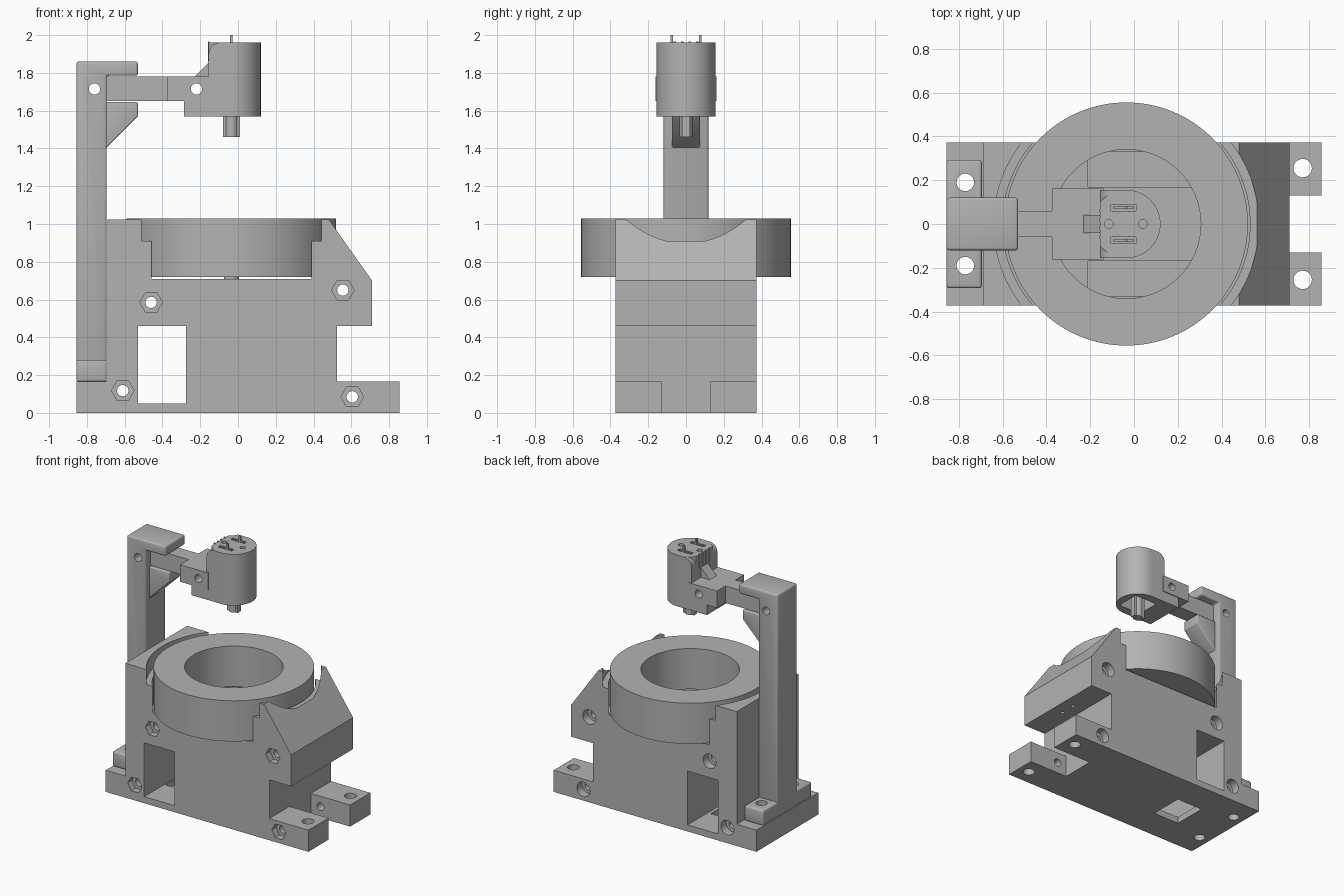
import bpy, bmesh, math
from mathutils import Matrix, Vector

cube = bpy.data.objects.get("Cube")
if cube:
    bpy.data.objects.remove(cube, do_unlink=True)

GREY = (0.45, 0.45, 0.45, 1)
grey = bpy.data.materials.new("plain grey")
grey.use_nodes = True
grey.diffuse_color = GREY
for node in grey.node_tree.nodes:
    if node.type == 'BSDF_PRINCIPLED':
        node.inputs["Base Color"].default_value = GREY


def make(name, bm):
    bmesh.ops.recalc_face_normals(bm, faces=bm.faces[:])
    mesh = bpy.data.meshes.new(name)
    bm.to_mesh(mesh)
    bm.free()
    mesh.materials.append(grey)
    ob = bpy.data.objects.new(name, mesh)
    bpy.context.collection.objects.link(ob)
    return ob


def box(name, x, y, z):
    bm = bmesh.new()
    bmesh.ops.create_cube(bm, size=1)
    for v in bm.verts:
        v.co = Vector([(r[0] + r[1]) / 2 + c * (r[1] - r[0])
                       for c, r in zip(v.co, (x, y, z))])
    return make(name, bm)


def plate(name, pts, half):
    """Outline in the xz plane, extruded evenly along y."""
    bm = bmesh.new()
    face = bm.faces.new([bm.verts.new((x, -half, z)) for x, z in pts])
    out = bmesh.ops.extrude_face_region(bm, geom=[face])
    verts = [g for g in out["geom"] if isinstance(g, bmesh.types.BMVert)]
    bmesh.ops.translate(bm, vec=(0, 2 * half, 0), verts=verts)
    return make(name, bm)


def rod(name, start, axis, length, r, sides=32):
    """Cylinder or prism from a start point along y or z."""
    bm = bmesh.new()
    bmesh.ops.create_cone(bm, cap_ends=True, segments=sides,
                          radius1=r, radius2=r, depth=length)
    bmesh.ops.translate(bm, vec=(0, 0, length / 2), verts=bm.verts)
    if axis == 'y':
        turn = Matrix.Rotation(-math.pi / 2, 4, 'X')
        if sides == 6:
            turn = turn @ Matrix.Rotation(math.pi / 2, 4, 'Z')
        bmesh.ops.transform(bm, matrix=turn, verts=bm.verts)
    bmesh.ops.translate(bm, vec=start, verts=bm.verts)
    return make(name, bm)


def apply(ob, mod):
    bpy.context.view_layer.objects.active = ob
    bpy.ops.object.modifier_apply(modifier=mod.name)


def boolean(ob, tools, op='DIFFERENCE'):
    for tool in tools:
        mod = ob.modifiers.new("shape", 'BOOLEAN')
        mod.operation, mod.solver, mod.object = op, 'EXACT', tool
        apply(ob, mod)
        bpy.data.objects.remove(tool, do_unlink=True)


def soften(ob, width):
    mod = ob.modifiers.new("soft edges", 'BEVEL')
    mod.width, mod.segments, mod.limit_method = width, 3, 'ANGLE'
    apply(ob, mod)


CX = -0.035  # axis shared by ring and motor

# Main body
body = plate("body", [(-0.855, 0), (0.855, 0), (0.855, 0.165), (0.525, 0.165),
                      (0.525, 0.46), (0.71, 0.46), (0.71, 0.70), (0.48, 1.025),
                      (-0.69, 1.025), (-0.69, 0.165), (-0.855, 0.165)], 0.373)
cuts = [rod("ring_recess", (CX, 0, 0.71), 'z', 0.6, 0.565, 128),
        rod("rim_recess", (CX, 0, 0.91), 'z', 0.4, 0.605, 128),
        box("window", (-0.53, -0.275), (-0.5, 0.5), (0.05, 0.46)),
        box("floor_opening", (-0.52, -0.3), (-0.13, 0.13), (-0.1, 0.1)),
        box("end_notch", (0.525, 1), (-0.13, 0.13), (-0.1, 0.3))]
for side in (-1, 1):
    cuts += [box("floor_slot", (-0.21, 0.33), sorted((side * 0.17, side * 0.33)), (0.62, 0.8)),
             rod("foot_hole", (0.77, side * 0.255, -0.1), 'z', 0.4, 0.042),
             rod("post_hole", (-0.77, side * 0.19, -0.1), 'z', 0.4, 0.04),
             rod("overhang_hole", (0.62, side * 0.06, 0.4), 'z', 0.15, 0.015, 16)]
# Bolt holes with hexagonal nut pockets in front and round pockets behind
for x, z in ((-0.46, 0.585), (0.555, 0.65), (-0.61, 0.118), (0.605, 0.085)):
    cuts += [rod("bolt_hole", (x, -0.5, z), 'y', 1, 0.03),
             rod("nut_pocket", (x, -0.43, z), 'y', 0.11, 0.06, 6),
             rod("head_pocket", (x, 0.31, z), 'y', 0.2, 0.055)]
boolean(body, cuts)

# Ring resting in the recess
ring = rod("ring", (CX, 0, 0.72), 'z', 0.31, 0.555, 128)
boolean(ring, [rod("bore", (CX, 0, 0.6), 'z', 0.6, 0.34, 96)])
rod("centre_stud", (CX, 0, 0.7), 'z', 0.02, 0.04)

# Upright post with overhanging head, gusset and foot
post = plate("post", [(-0.855, 0.167), (-0.695, 0.167), (-0.695, 1.785),
                      (-0.53, 1.785), (-0.53, 1.86), (-0.855, 1.86)], 0.12)
soften(post, 0.012)
boolean(post, [rod("pivot_hole", (-0.76, -0.5, 1.715), 'y', 1, 0.03)])
gusset = plate("post_gusset", [(-0.7, 1.645), (-0.53, 1.645), (-0.53, 1.57), (-0.7, 1.40)], 0.075)
soften(gusset, 0.008)
foot = box("post_foot", (-0.855, -0.695), (-0.293, 0.293), (0.165, 0.28))
soften(foot, 0.012)
boolean(foot, [rod("foot_bolt_hole", (-0.77, s * 0.19, 0.1), 'z', 0.3, 0.04) for s in (-1, 1)])

# Horizontal arm with a wide end block
box("arm", (-0.7, -0.36), (-0.06, 0.06), (1.65, 1.78))
block = box("arm_block", (-0.375, -0.14), (-0.162, 0.162), (1.65, 1.78))
boolean(block, [rod("block_hole", (-0.22, -0.5, 1.715), 'y', 1, 0.03)])
plate("arm_strut", [(-0.235, 1.775), (-0.14, 1.775), (-0.14, 1.87)], 0.042)

# Motor housing: round front, flat rear with a rounded top corner
housing = rod("motor_housing", (CX, 0, 1.57), 'z', 0.39, 0.156, 64)
corner = [(-0.095 - 0.06 * math.sin(a), 1.9 + 0.06 * math.cos(a))
          for a in [i * math.pi / 16 for i in range(9)]]
rear = plate("housing_rear", [(CX, 1.96)] + corner + [(-0.155, 1.57), (CX, 1.57)], 0.156)
boolean(housing, [rear], 'UNION')
trim = [box("rear_trim", (-0.4, -0.155), (-0.3, 0.3), (1.5, 2)),
        box("shaft_cavity", (-0.13, 0.06), (-0.09, 0.09), (1.5, 1.75))]
for side in (-1, 1):
    trim.append(box("terminal_slot", (-0.105, 0.01),
                    sorted((side * 0.06, side * 0.09)), (1.92, 2)))
for x in (-0.115, 0.04):
    trim.append(rod("vent_hole", (x, 0, 1.9), 'z', 0.2, 0.02, 16))
boolean(housing, trim)
box("housing_lip", (-0.285, -0.13), (-0.156, 0.156), (1.57, 1.655))

# Shaft, terminals and wire comb
rod("shaft", (CX, 0, 1.46), 'z', 0.3, 0.035)
for side in (-1, 1):
    box("shaft_key", (CX + side * 0.025, CX + side * 0.045) if side > 0 else (-0.08, -0.06),
        (-0.02, 0.02), (1.46, 1.75))
    box("terminal_pin", (-0.042, -0.028), sorted((side * 0.068, side * 0.082)), (1.9, 2.0))
    box("terminal_strip", (-0.095, 0), sorted((side * 0.07, side * 0.08)), (1.9, 1.962))
for i in range(4):
    y = -0.06 + i * 0.04
    box("comb_wire", (-0.16, -0.15), (y - 0.006, y + 0.006), (1.86, 1.965))

for ob in bpy.context.collection.objects:
    ob.select_set(ob.type == 'MESH')
bpy.context.view_layer.objects.active = body
bpy.ops.object.shade_smooth_by_angle(angle=math.radians(30))
